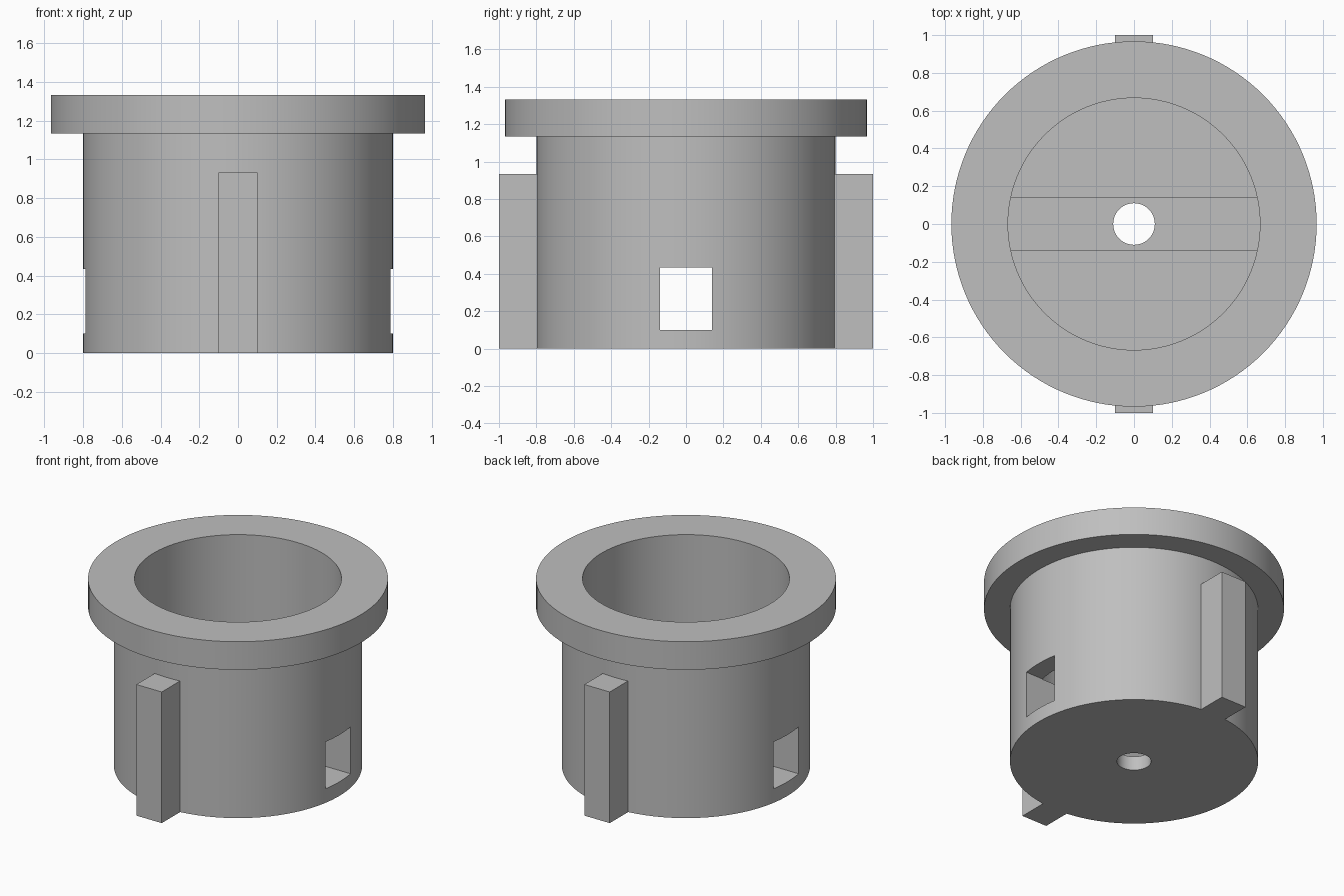
import bpy, bmesh, math
from mathutils import Matrix, Vector

if "Cube" in bpy.data.objects:
    bpy.data.objects.remove(bpy.data.objects["Cube"])

grey = bpy.data.materials.new("plain grey")
grey.use_nodes = True
colour = (0.52, 0.52, 0.52, 1)
grey.diffuse_color = colour
grey.node_tree.nodes["Principled BSDF"].inputs["Base Color"].default_value = colour


def add_object(name, bm):
    bmesh.ops.recalc_face_normals(bm, faces=bm.faces)
    mesh = bpy.data.meshes.new(name)
    bm.to_mesh(mesh)
    bm.free()
    mesh.materials.append(grey)
    obj = bpy.data.objects.new(name, mesh)
    bpy.context.collection.objects.link(obj)
    return obj


def box(name, low, high):
    low, high = Vector(low), Vector(high)
    bm = bmesh.new()
    matrix = Matrix.Translation((low + high) / 2) @ Matrix.Diagonal((*(high - low), 1))
    bmesh.ops.create_cube(bm, size=1, matrix=matrix)
    return add_object(name, bm)


def lathe(name, profile, sides):
    # Closed (radius, height) profile turned around the z axis
    bm = bmesh.new()
    verts = [bm.verts.new((r, 0, z)) for r, z in profile]
    edges = [bm.edges.new((v, verts[i - 1])) for i, v in enumerate(verts)]
    bmesh.ops.spin(bm, geom=verts + edges, axis=(0, 0, 1), cent=(0, 0, 0),
                   angle=math.tau, steps=sides, use_merge=True)
    bmesh.ops.remove_doubles(bm, verts=bm.verts, dist=0.0001)
    return add_object(name, bm)


# Flanged cup with a thick floor and a centre hole
hole, inner, outer, rim = 0.11, 0.667, 0.8, 0.967
floor, flange, top = 0.432, 1.133, 1.333
cup = lathe("flanged_cup", [(hole, 0), (outer, 0), (outer, flange), (rim, flange),
                            (rim, top), (inner, top), (inner, floor), (hole, floor)], 128)

# Channel through the floor and both side walls
cutter = box("channel_cutter", (-1.2, -0.14, 0.1), (1.2, 0.14, 0.434))
cutter.hide_render = True
cut = cup.modifiers.new("channel", 'BOOLEAN')
cut.operation = 'DIFFERENCE'
cut.solver = 'EXACT'
cut.object = cutter
bpy.ops.object.select_all(action='DESELECT')
bpy.context.view_layer.objects.active = cup
cup.select_set(True)
bpy.ops.object.modifier_apply(modifier=cut.name)
bpy.data.objects.remove(cutter)
bpy.ops.object.shade_smooth_by_angle(angle=math.radians(30))

# Upright keys on the front and back
for name, side in (("front_key", -1), ("back_key", 1)):
    near, far = sorted((side * 0.79, side * 1.0))
    box(name, (-0.1, near, 0), (0.1, far, 0.933))
